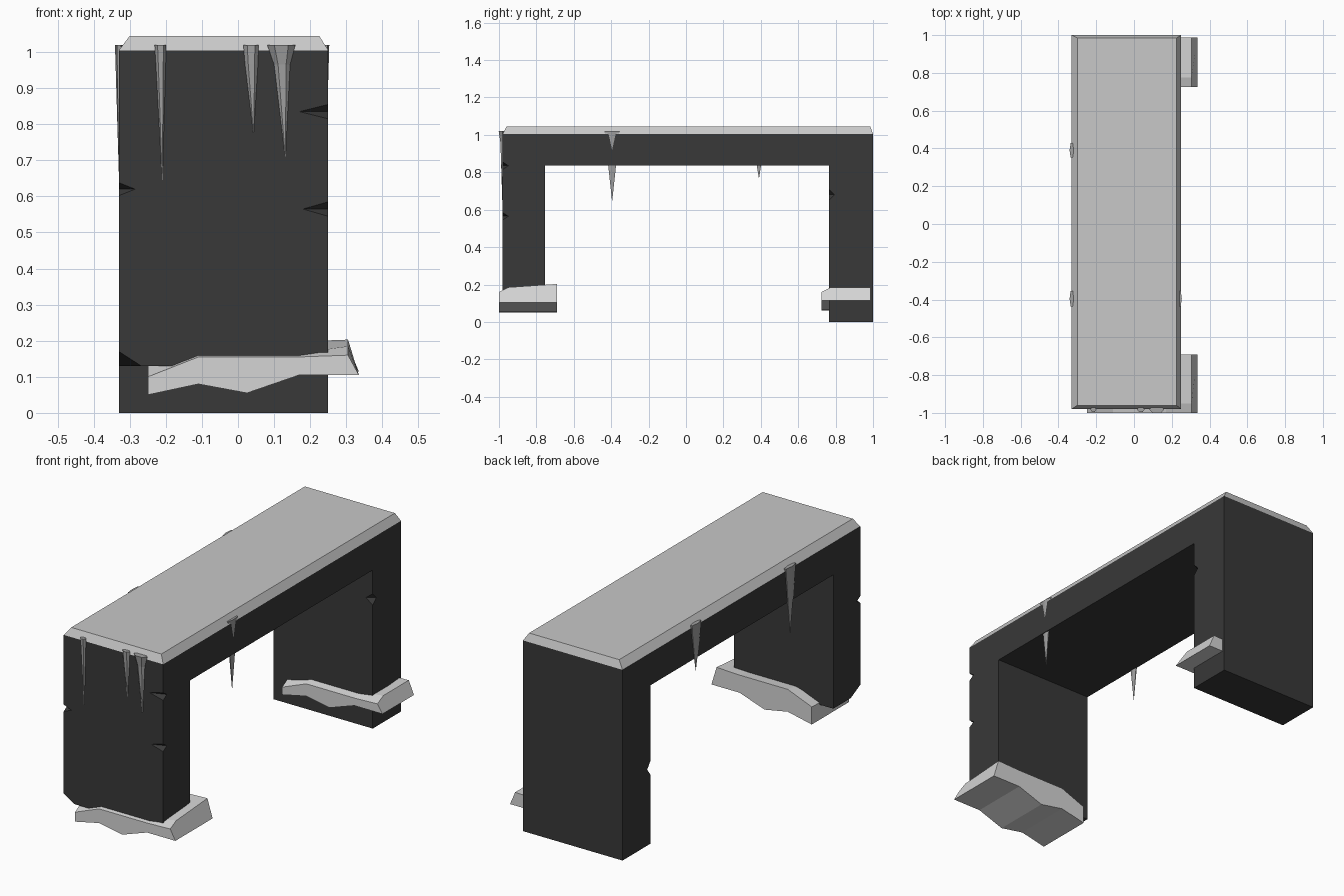
import bpy
import bmesh
from math import cos, sin, tau
from mathutils import Matrix

cube = bpy.data.objects.get("Cube")
if cube:
    bpy.data.objects.remove(cube, do_unlink=True)


def material(name, value):
    mat = bpy.data.materials.new(name)
    mat.use_nodes = True
    colour = (value, value, value, 1)
    mat.diffuse_color = colour
    mat.node_tree.nodes["Principled BSDF"].inputs["Base Color"].default_value = colour
    return mat


stone = material("dark stone", 0.04)
snow = material("packed snow", 0.58)
drift_snow = material("drift snow", 0.66)
ice = material("grey ice", 0.36)


def finish(name, bm, mat):
    bmesh.ops.recalc_face_normals(bm, faces=bm.faces)
    mesh = bpy.data.meshes.new(name)
    bm.to_mesh(mesh)
    bm.free()
    mesh.materials.append(mat)
    obj = bpy.data.objects.new(name, mesh)
    bpy.context.collection.objects.link(obj)
    return obj


def loft(name, rings, mat):
    """Bridge matching rings of points and close both ends."""
    bm = bmesh.new()
    loops = [[bm.verts.new(p) for p in ring] for ring in rings]
    count = len(loops[0])
    for a, b in zip(loops, loops[1:]):
        for i in range(count):
            j = (i + 1) % count
            bm.faces.new((a[i], a[j], b[j], b[i]))
    bm.faces.new(loops[0])
    bm.faces.new(loops[-1])
    return finish(name, bm, mat)


def rectangle(x0, x1, y0, y1, z):
    return [(x0, y0, z), (x1, y0, z), (x1, y1, z), (x0, y1, z)]


LEFT, RIGHT, FRONT, BACK = -0.33, 0.25, -0.98, 1.0

# Stone arch: one profile extruded across the width, front leg ends short
profile = [(FRONT, 0.13), (FRONT, 1.005), (BACK, 1.005), (BACK, 0),
           (0.765, 0), (0.765, 0.835), (-0.755, 0.835), (-0.755, 0.13)]
arch = loft("stone_arch", [[(x, y, z) for y, z in profile] for x in (LEFT, RIGHT)], stone)

# Chips broken out of the leg edges
chips = [
    (RIGHT, FRONT, 0.835, 0.08, 0.03, 0.02),
    (RIGHT, FRONT, 0.565, 0.07, 0.03, 0.02),
    (LEFT, FRONT, 0.62, 0.045, 0.03, 0.018),
    (LEFT, FRONT, 0.125, 0.07, 0.09, 0.045),
    (LEFT, 0.765, 0.4, 0.04, 0.03, 0.04),
    (RIGHT, 0.765, 0.68, 0.04, 0.03, 0.03),
]
bm = bmesh.new()
for x, y, z, sx, sy, sz in chips:
    place = Matrix.Translation((x, y, z)) @ Matrix.Diagonal((sx, sy, sz, 1))
    bmesh.ops.create_uvsphere(bm, u_segments=4, v_segments=2, radius=1, matrix=place)
cutter = finish("chip_cutter", bm, stone)
cutter.hide_render = True
cut = arch.modifiers.new("chips", "BOOLEAN")
cut.object = cutter
cut.operation = "DIFFERENCE"
cut.solver = "EXACT"
bpy.context.view_layer.objects.active = arch
bpy.ops.object.modifier_apply(modifier=cut.name)
bpy.data.objects.remove(cutter, do_unlink=True)

# Bevelled snow cap
loft("snow_cap", [rectangle(LEFT, RIGHT, FRONT, BACK, 1.005),
                  rectangle(LEFT + 0.03, RIGHT - 0.025, FRONT + 0.02, BACK - 0.015, 1.045)], snow)


# Uneven snow drifts around the legs: x at top, x at bottom, bottom z, crease z, bevel
stations = [(-0.25, -0.25, 0.05, 0.10, 0.03), (-0.11, -0.11, 0.08, 0.155, 0.01),
            (0.025, 0.025, 0.055, 0.155, 0.01), (0.17, 0.17, 0.105, 0.155, 0.01),
            (0.305, 0.335, 0.105, 0.16, 0.025)]


def drift(name, y0, y1, lift, rise):
    rings = []
    for top_x, low_x, low, crease, bevel in stations:
        rings.append([(low_x, y0, low + lift), (top_x, y0, crease),
                      (top_x, y0 + 0.05, crease + bevel),
                      (top_x, y1, crease + rise), (low_x, y1, low + lift)])
    loft(name, rings, drift_snow)


drift("front_snow_drift", -1.0, -0.69, 0, 0.043)
drift("back_snow_drift", 0.725, 0.987, 0.01, 0.025)


# Icicles hanging below the cap
def icicle(name, x, y, tip, rx, ry, lean=0, flare=1):
    top = 1.02
    levels = [(top, flare, 0), (top - 0.055, 0.85, lean * 0.2), (tip, 0.02, lean)]
    rings = []
    for z, size, shift in levels:
        rings.append([(x + shift + rx * size * cos(tau * i / 6),
                       y + ry * size * sin(tau * i / 6), z) for i in range(6)])
    loft(name, rings, ice)


icicle("front_icicle_right", -0.215, -0.982, 0.645, 0.016, 0.014, 0.005)
icicle("front_icicle_middle", 0.036, -0.982, 0.775, 0.021, 0.014, 0.007)
icicle("front_icicle_left", 0.12, -0.982, 0.71, 0.026, 0.015, 0.011, 1.5)
for name, x, y, tip, width in (("left_icicle", RIGHT - 0.008, -0.395, 0.65, 0.043),
                               ("right_icicle_front", LEFT, -0.395, 0.66, 0.043),
                               ("right_icicle_back", LEFT, 0.39, 0.77, 0.04)):
    icicle(name, x, y, tip, 0.011, width * 1.1)
